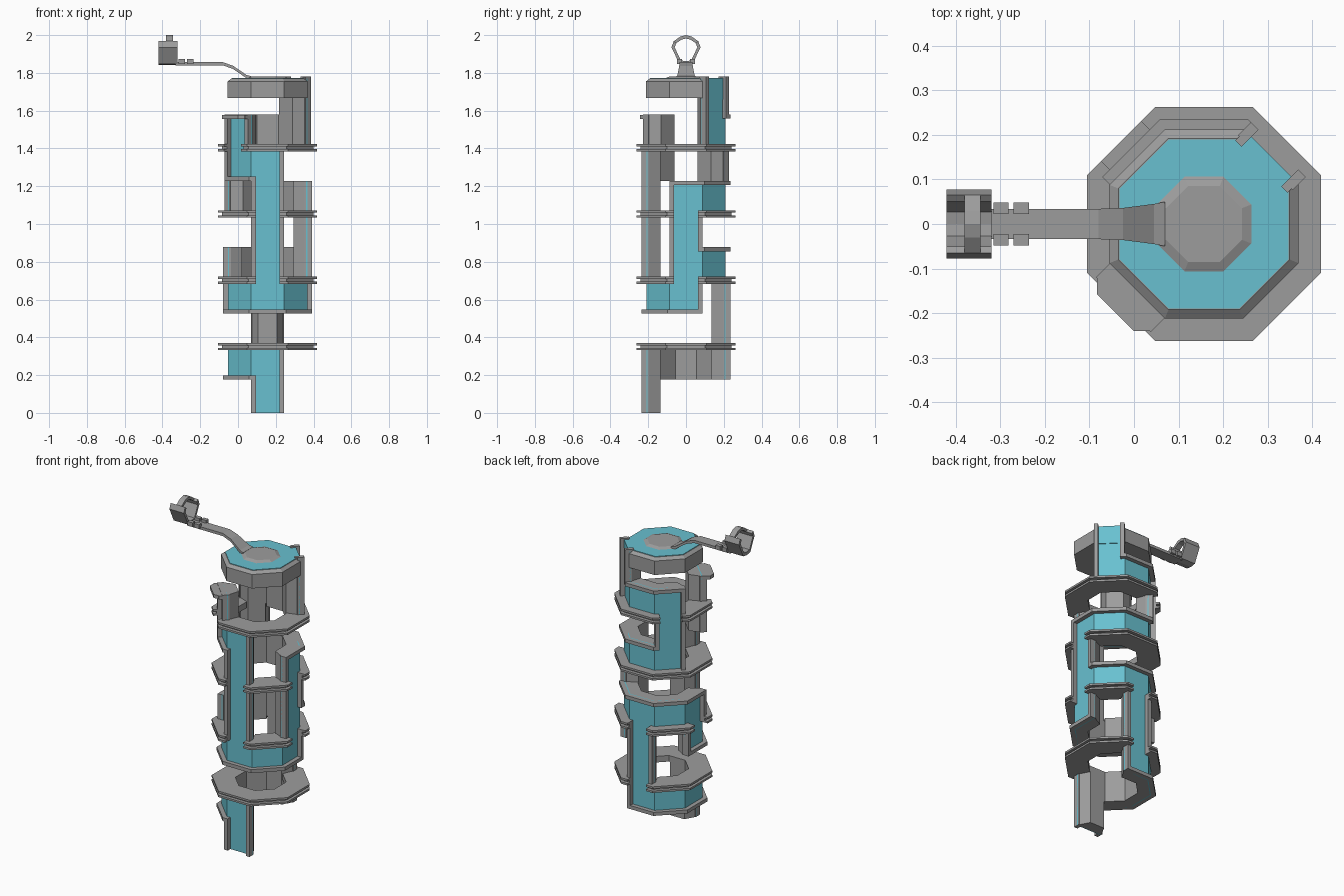
import bpy, bmesh, math
from mathutils import Vector

if "Cube" in bpy.data.objects:
    bpy.data.objects.remove(bpy.data.objects["Cube"])

CX = 0.157                      # tower axis
T = math.tan(math.pi / 8)
H = 0.1755                      # row height
HALF, LIP = 0.087, 0.024        # channel half width, rail width
HALF_IN = 0.05                  # half width at the inner wall
A_IN, A_FLOOR, A_RAIL, A_RING = 0.136, 0.21, 0.236, 0.2625


def material(name, rgb):
    m = bpy.data.materials.new(name)
    m.diffuse_color = (*rgb, 1)
    m.use_nodes = True
    m.node_tree.nodes["Principled BSDF"].inputs["Base Color"].default_value = m.diffuse_color
    return m


teal = material("teal", (0.14, 0.53, 0.63))
grey = material("grey", (0.335, 0.335, 0.335))


def finish(name, bm, mat=grey):
    bmesh.ops.recalc_face_normals(bm, faces=bm.faces)
    me = bpy.data.meshes.new(name)
    bm.to_mesh(me)
    bm.free()
    ob = bpy.data.objects.new(name, me)
    bpy.context.collection.objects.link(ob)
    me.materials.append(mat)
    return ob


def hexa(bm, low, high):
    """Solid between two matching polygons."""
    a = [bm.verts.new(p) for p in low]
    b = [bm.verts.new(p) for p in high]
    bm.faces.new(a[::-1])
    bm.faces.new(b)
    n = len(a)
    for i in range(n):
        j = (i + 1) % n
        bm.faces.new((a[i], a[j], b[j], b[i]))


def box(bm, x0, x1, y0, y1, z0, z1):
    q = [(x0, y0), (x1, y0), (x1, y1), (x0, y1)]
    hexa(bm, [(*p, z0) for p in q], [(*p, z1) for p in q])


def wedge(bm, k, lo, hi, a0, a1, z0, z1, inner=None):
    """Block on octagon side k; lo/hi None = mitred to the neighbouring side.
    inner = half width at a0 for free sides, giving a tapered block."""
    th = math.radians(-90 + 45 * k)
    n, t = Vector((math.cos(th), math.sin(th))), Vector((-math.sin(th), math.cos(th)))
    def pt(a, u, s):
        if u is None:
            u = s * a * T
        elif inner and a == a0:
            u = s * inner
        p = n * a + t * u
        return (p.x + CX, p.y)
    q = [pt(a1, lo, -1), pt(a1, hi, 1), pt(a0, hi, 1), pt(a0, lo, -1)]
    hexa(bm, [(*p, z0) for p in q], [(*p, z1) for p in q])


def octagon(a, z, cx=CX):
    r = a / math.cos(math.pi / 8)
    return [(cx + r * math.cos(math.radians(22.5 + 45 * i)),
             r * math.sin(math.radians(22.5 + 45 * i)), z) for i in range(8)]


# Maze rows used on each side, counter-clockwise from the front
maze = ["0134567", "3", "3456", "4689", "123468", "14678", "134", "1378"]
cells = {(k, int(r)) for k, rows in enumerate(maze) for r in rows}


def filled(k, r):
    return (k % 8, r) in cells


def z_at(r):
    return 1.77 if r == 10 else r * H


# Channel walls, floors and rails
body, floor, rail = bmesh.new(), bmesh.new(), bmesh.new()
for k, r in sorted(cells):
    z0, z1 = z_at(r), z_at(r + 1)
    lo = None if filled(k - 1, r) else -HALF
    hi = None if filled(k + 1, r) else HALF
    wedge(body, k, lo, hi, A_IN, A_FLOOR - 0.006, z0, z1, HALF_IN)
    wedge(floor, k, lo, hi, A_FLOOR - 0.006, A_FLOOR, z0, z1)
    for s in (-1, 1):
        if not filled(k + s, r):
            u = sorted((s * HALF, s * (HALF - LIP)))
            top = 1.78 if r == 9 else z1
            wedge(rail, k, *u, 0.195, A_RAIL, z0, top)
    # horizontal rails at half levels, with inner corner pieces
    for edge, nr, za in ((r, r - 1, z0), (r + 1, r + 1, z1 - 0.022)):
        if edge % 2 == 0:
            continue
        if not filled(k, nr):
            wedge(rail, k, lo, hi, 0.195, A_RAIL, za, za + 0.022)
        else:
            for s in (-1, 1):
                if filled(k + s, r) and not filled(k + s, nr):
                    a, b = (None, LIP - HALF) if s < 0 else (HALF - LIP, None)
                    wedge(rail, k, a, b, 0.195, A_RAIL, za, za + 0.022)
# chamfered cap over the dead end
wedge(rail, 7, -HALF, HALF, 0.2, 0.256, 1.555, 1.577)
wedge(rail, 7, -0.083, 0.083, 0.281, 0.256, 1.555, 1.577, 0.059)
# rails of the entry channel turned onto the lid
for s in (-1, 1):
    wedge(rail, 3, *sorted((s * 0.083, s * (HALF - LIP))), 0.182, 0.2, 1.765, 1.78)
finish("channel_walls", body)
finish("channel_floors", floor, teal)
finish("channel_rails", rail)

# Double-flanged octagonal rings, open where a channel passes through
ring = bmesh.new()
for r in (2, 4, 6, 8):
    z = r * H
    for k in range(8):
        if filled(k, r - 1) and filled(k, r):
            spans = [(None, LIP - HALF), (HALF - LIP, None)]
        else:
            spans = [(None, None)]
        for lo, hi in spans:
            a0 = A_IN if len(spans) == 1 else 0.195
            wedge(ring, k, lo, hi, a0, 0.242, z - 0.007, z + 0.007)
            wedge(ring, k, lo, hi, a0, A_RING, z - 0.019, z - 0.007)
            wedge(ring, k, lo, hi, a0, A_RING, z + 0.007, z + 0.019)
finish("level_rings", ring)

# Lid
bm = bmesh.new()
hexa(bm, octagon(0.212, 1.668), octagon(0.212, 1.755))
hexa(bm, octagon(0.212, 1.755), octagon(0.192, 1.77))
finish("lid", bm)
bm = bmesh.new()
hexa(bm, octagon(0.19, 1.768), octagon(0.19, 1.773))
finish("lid_top", bm, teal)
# teal entry channel floor carried up over the lid edge
bm = bmesh.new()
wedge(bm, 3, LIP - HALF, HALF - LIP, 0.185, 0.214, 1.66, 1.773)
finish("entry_floor", bm, teal)
bm = bmesh.new()
hexa(bm, octagon(0.113, 1.77, 0.157), octagon(0.085, 1.782, 0.157))
finish("lid_boss", bm)

# Arm swept from the lid to the hoop: x, z, half width
arm = bmesh.new()
path = [(0.07, 1.765, 0.05), (0.045, 1.772, 0.045), (-0.025, 1.82, 0.036),
        (-0.08, 1.84, 0.034), (-0.33, 1.84, 0.034)]
for (xa, za, wa), (xb, zb, wb) in zip(path, path[1:]):
    hexa(arm, [(xa, -wa, za), (xa, wa, za), (xa, wa, za + 0.017), (xa, -wa, za + 0.017)],
         [(xb, -wb, zb), (xb, wb, zb), (xb, wb, zb + 0.017), (xb, -wb, zb + 0.017)])
for x in (-0.315, -0.27):
    for s in (-1, 1):
        ys = sorted((s * 0.022, s * 0.048))
        box(arm, x, x + 0.034, *ys, 1.848, 1.874)
finish("arm", arm)

# Clasp hoop: wide lower cradle, narrow upper loop (y, z outline of half)
hoop = bmesh.new()
outline = [(0, 1.842), (0.035, 1.848), (0.06, 1.9), (0.077, 1.935),
           (0.065, 1.968), (0.03, 1.992), (0, 2.0)]
inner = [(0, 1.862), (0.027, 1.866), (0.046, 1.905), (0.06, 1.936),
         (0.051, 1.958), (0.023, 1.976), (0, 1.982)]
for i in range(6):
    x0, x1 = (-0.42, -0.32) if i < 4 else (-0.38, -0.344)
    for s in (-1, 1):
        q = [outline[i], outline[i + 1], inner[i + 1], inner[i]]
        hexa(hoop, [(x0, s * y, z) for y, z in q], [(x1, s * y, z) for y, z in q])
finish("clasp_hoop", hoop)
